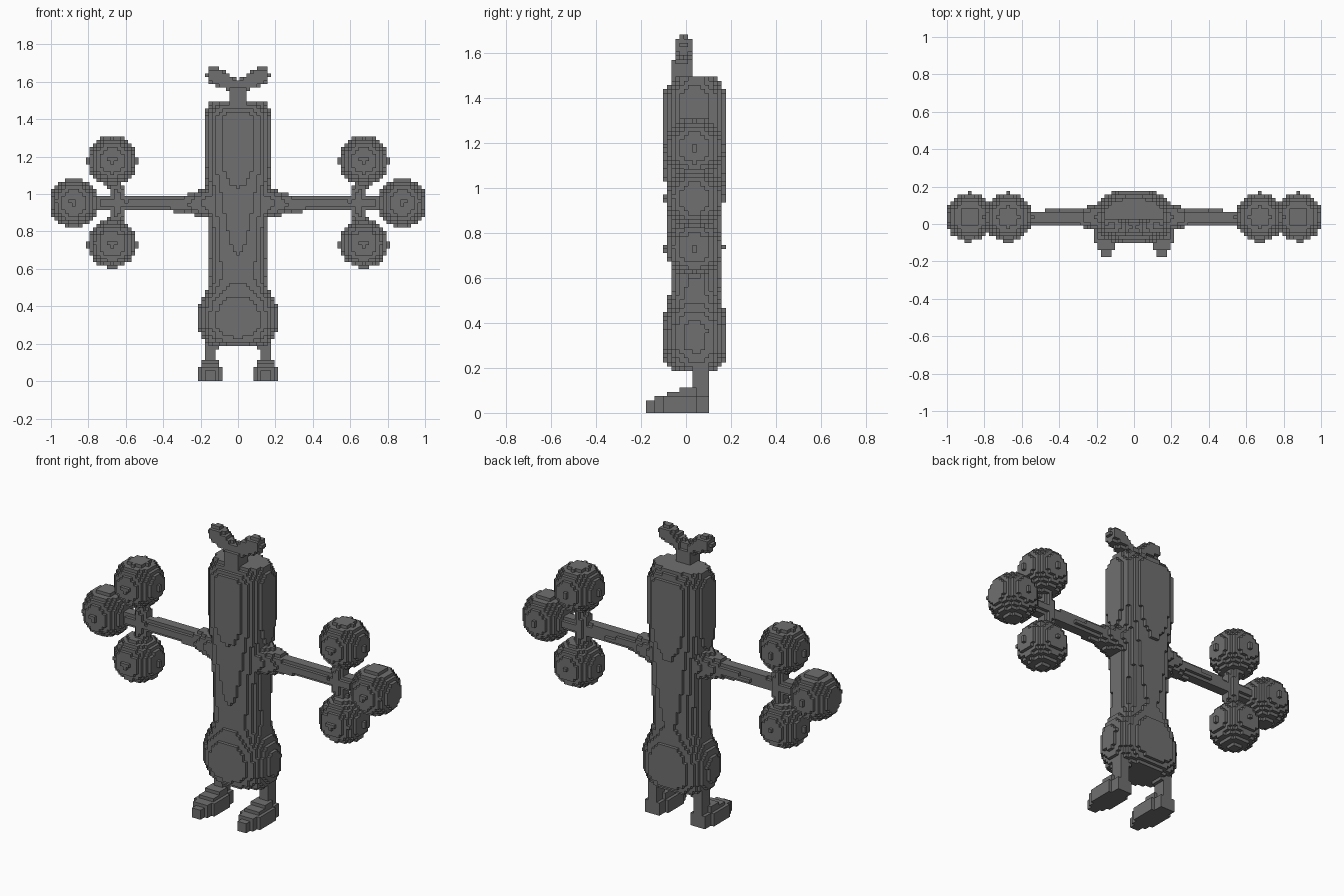
import bpy, bmesh
from mathutils import Vector

cube = bpy.data.objects.get("Cube")
if cube:
    bpy.data.objects.remove(cube)

H = 2 / 107            # edge of one small block
NX, NY, NZ = 53, 9, 90

grey = bpy.data.materials.new("dark grey")
grey.use_nodes = True
COLOUR = (0.16, 0.16, 0.16, 1)
grey.diffuse_color = COLOUR
grey.node_tree.nodes["Principled BSDF"].inputs["Base Color"].default_value = COLOUR


def interp(table, t):
    """Linear lookup in rows of (position, values...)."""
    if t < table[0][0] or t > table[-1][0]:
        return None
    for a, b in zip(table, table[1:]):
        if t <= b[0]:
            f = (t - a[0]) / (b[0] - a[0])
            return [p + (q - p) * f for p, q in zip(a[1:], b[1:])]


def capsule(a, b, ra, rb):
    """Inside test of a tapered round rod."""
    a, b = Vector(a), Vector(b)
    d = b - a
    length = max(d.length_squared, 1e-9)

    def test(p):
        f = min(1, max(0, (p - a).dot(d) / length))
        return (p - a - d * f).length <= ra + (rb - ra) * f
    return test


def ball(centre, r):
    return capsule(centre, centre, r, r)


def box(lo, hi):
    return lambda p: all(l <= c <= h for l, c, h in zip(lo, p, hi))


# Body: height, half width, half depth
BODY = [(0.18, 0.14, 0.08), (0.22, 0.185, 0.13), (0.28, 0.21, 0.15),
        (0.37, 0.215, 0.15), (0.43, 0.20, 0.14), (0.5, 0.165, 0.12),
        (0.56, 0.155, 0.11), (0.8, 0.157, 0.12), (1.0, 0.165, 0.13),
        (1.15, 0.18, 0.145), (1.42, 0.18, 0.145), (1.49, 0.155, 0.095)]


def body(p):
    row = interp(BODY, p.z)
    return row and abs(p.x / row[0]) ** 2.3 + abs((p.y - 0.04) / row[1]) ** 2.3 <= 1


# Foot: depth, top height, half width
FOOT = [(-0.18, 0.05, 0.02), (-0.15, 0.06, 0.035), (-0.1, 0.08, 0.06),
        (-0.05, 0.1, 0.065), (0.03, 0.11, 0.06), (0.1, 0.11, 0.045)]


def foot(p):
    row = interp(FOOT, p.y)
    if not row or p.z > row[0]:
        return False
    return abs(p.x - 0.15) <= row[1] - (0.018 if p.z > 0.07 else 0)


HUB = (0.64, 0.035, 0.95)
CENTRE_PARTS = {
    "body": [body],
    "neck": [box((-0.04, -0.06, 1.45), (0.04, 0.02, 1.57))],
}
SIDE_PARTS = {
    "crest": [capsule((0, -0.02, 1.565), (0.125, -0.01, 1.635), 0.035, 0.046)],
    "arm": [capsule((0.15, 0.035, 0.95), (0.28, 0.035, 0.95), 0.085, 0.05),
            capsule((0.28, 0.035, 0.95), HUB, 0.045, 0.036)],
    "branches": [capsule(HUB, (0.665, 0.04, 1.1), 0.045, 0.032),
                 capsule(HUB, (0.665, 0.04, 0.81), 0.045, 0.032),
                 capsule(HUB, (0.8, 0.04, 0.955), 0.045, 0.035)],
    "upper_ball": [ball((0.673, 0.037, 1.18), 0.132)],
    "lower_ball": [ball((0.673, 0.037, 0.735), 0.132)],
    "outer_ball": [ball((0.879, 0.037, 0.955), 0.132)],
    "leg": [box((0.12, 0.035, 0.05), (0.18, 0.1, 0.24)),
            box((0.1, 0.035, 0.17), (0.18, 0.1, 0.24))],
    "foot": [foot],
}

# Give every block to the first part that holds it
cells = {}
for i in range(NX + 1):
    for j in range(-NY, NY + 1):
        for k in range(NZ):
            p = Vector((i * H, j * H, (k + 0.5) * H))
            for name, tests in (CENTRE_PARTS | SIDE_PARTS).items():
                if any(t(p) for t in tests):
                    side = name in SIDE_PARTS
                    cells[i, j, k] = "left_" + name if side else name
                    if i:
                        cells[-i, j, k] = "right_" + name if side else name
                    break

groups = {}
for cell, name in cells.items():
    groups.setdefault(name, []).append(cell)


# Build the exposed block faces of each part
for name, members in groups.items():
    bm = bmesh.new()
    verts = {}

    def corner(c):
        if c not in verts:
            verts[c] = bm.verts.new(((c[0] - 0.5) * H, (c[1] - 0.5) * H, c[2] * H))
        return verts[c]

    for cell in members:
        for axis in range(3):
            for step in (0, 1):
                near = list(cell)
                near[axis] += 2 * step - 1
                if tuple(near) in cells:
                    continue
                ring = []
                for u, v in ((0, 0), (1, 0), (1, 1), (0, 1)):
                    c = list(cell)
                    c[axis] += step
                    c[(axis + 1) % 3] += u
                    c[(axis + 2) % 3] += v
                    ring.append(corner(tuple(c)))
                bm.faces.new(ring if step else ring[::-1])
    mesh = bpy.data.meshes.new(name)
    bm.to_mesh(mesh)
    bm.free()
    mesh.materials.append(grey)
    bpy.context.scene.collection.objects.link(bpy.data.objects.new(name, mesh))
